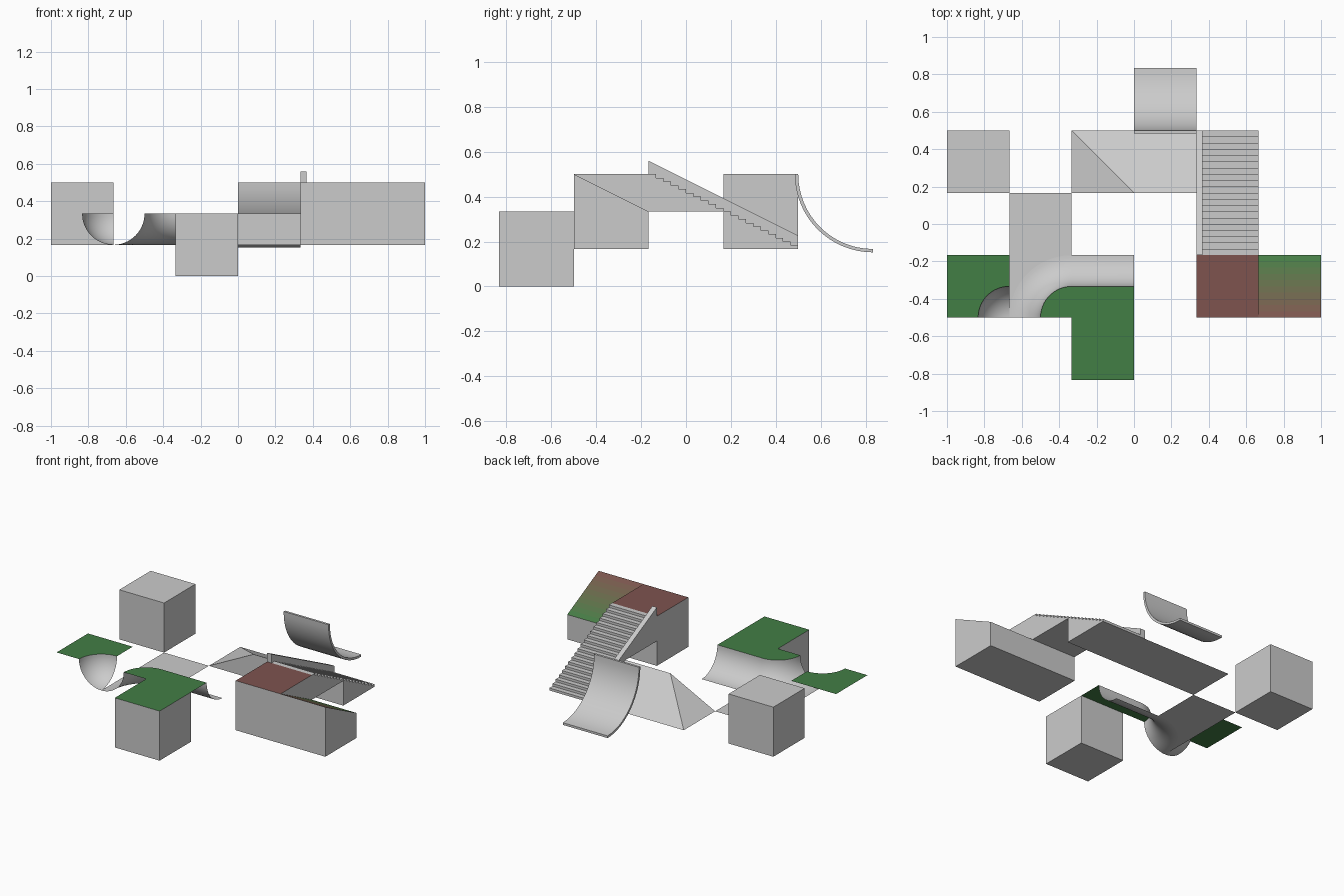
import bpy, bmesh
from math import sin, cos, pi
from mathutils import Vector

if "Cube" in bpy.data.objects:
    bpy.data.objects.remove(bpy.data.objects["Cube"])

T = 1 / 3          # one tile; all coordinates below are in tiles
N = 16             # segments per quarter round
GREEN, RED = (0.055, 0.21, 0.06), (0.21, 0.088, 0.078)
mats = {}


def material(col):
    if col not in mats:
        m = bpy.data.materials.new("ground_colour")
        m.diffuse_color = (*col, 1)
        m.use_nodes = True
        m.node_tree.nodes["Principled BSDF"].inputs["Base Color"].default_value = m.diffuse_color
        mats[col] = m
    return mats[col]


def mesh(name, verts, faces, tint=None, smooth=False, closed=True):
    """tint(centre) gives the colour of upward faces."""
    bm = bmesh.new()
    vs = [bm.verts.new(Vector(v) * T) for v in verts]
    for f in faces:
        bm.faces.new([vs[i] for i in f])
    bmesh.ops.remove_doubles(bm, verts=bm.verts, dist=1e-5)
    bmesh.ops.recalc_face_normals(bm, faces=bm.faces)
    bm.normal_update()
    if not closed and sum(f.normal.z * f.calc_area() for f in bm.faces) < 0:
        bmesh.ops.reverse_faces(bm, faces=bm.faces)
    me = bpy.data.meshes.new(name)
    bm.to_mesh(me)
    bm.free()
    ob = bpy.data.objects.new(name, me)
    bpy.context.collection.objects.link(ob)
    if tint:
        grey = bpy.data.materials.get("grey") or bpy.data.materials.new("grey")
        grey.diffuse_color = (0.8, 0.8, 0.8, 1)
        grey.use_nodes = True
        grey.node_tree.nodes["Principled BSDF"].inputs["Base Color"].default_value = grey.diffuse_color
        me.materials.append(grey)
        for p in me.polygons:
            if p.normal.z > 0.5:
                m = material(tint(p.center / T))
                if m.name not in me.materials:
                    me.materials.append(m)
                p.material_index = me.materials.find(m.name)
    if smooth:
        bpy.ops.object.select_all(action='DESELECT')
        ob.select_set(True)
        bpy.context.view_layer.objects.active = ob
        bpy.ops.object.shade_smooth_by_angle(angle=0.6)
    return ob


def prism(name, profile, x0, x1, **kw):
    """Extrude a (y, z) profile along x."""
    n = len(profile)
    verts = [(x, y, z) for x in (x0, x1) for y, z in profile]
    faces = [range(n), range(n, 2 * n)]
    faces += [(i, (i + 1) % n, n + (i + 1) % n, n + i) for i in range(n)]
    return mesh(name, verts, faces, **kw)


def box(name, x, y, z, **kw):
    return prism(name, [(y, z), (y + 1, z), (y + 1, z + 1), (y, z + 1)], x, x + 1, **kw)


def flat(name, pts, z, **kw):
    return mesh(name, [(x, y, z) for x, y in pts], [range(len(pts))], closed=False, **kw)


def sheet(name, rows):
    w = len(rows[0])
    faces = [(r * w + c, r * w + c + 1, (r + 1) * w + c + 1, (r + 1) * w + c)
             for r in range(len(rows) - 1) for c in range(w - 1)]
    if name == "corner_bowl":       # collapse the pole row into triangles
        faces = [f if f[0] % w < w - 2 else (f[0], f[1], f[3]) for f in faces]
    return mesh(name, [v for r in rows for v in r], faces, smooth=True, closed=False)


def arc(cx, cy, r, a0, a1):
    return [(cx + r * cos(a0 + (a1 - a0) * i / N), cy + r * sin(a0 + (a1 - a0) * i / N))
            for i in range(N + 1)]


quarter = [pi / 2 * i / N for i in range(N + 1)]
green = lambda c: GREEN

# Cubes
box("front_cube", -1, -2.5, 0, tint=green)
box("back_left_cube", -3, 0.5, 0.5)
box("red_top_cube", 1, -1.5, 0.5, tint=lambda c: RED)

# Sloped block fading from red to green
S = 10
blend = lambda c: tuple(round(a + (b - a) * (c.y + 1.5), 3) for a, b in zip(RED, GREEN))
slope = [(-1.5 + i / S, 1.5 - 0.5 * i / S) for i in range(S + 1)]
prism("sloped_block", [(-0.5, 0.5), (-1.5, 0.5)] + slope, 2, 3, tint=blend)

# Stairs: two stepped wedges, and the side rail
for k, part in enumerate(("upper_stairs", "lower_stairs")):
    y, z = -0.5 + k, 1 - 0.5 * k
    pts = [(y, z)]
    for i in range(10):
        top = z + 0.5 - 0.05 * i
        pts += [(y + 0.1 * i, top), (y + 0.1 * (i + 1), top)]
    prism(part, pts + [(y + 1, z)], 1, 2)
prism("stair_rail", [(-0.5, 1.5), (-0.5, 1.68), (1.5, 0.68), (1.5, 0.5)], 1, 1.1)

# Ramp with its outer corner
prism("ramp", [(0.5, 0.5), (1.5, 0.5), (0.5, 1)], 0, 1)
mesh("ramp_corner", [(-1, 0.5, 0.5), (0, 0.5, 0.5), (0, 1.5, 0.5), (-1, 1.5, 0.5), (0, 0.5, 1)],
     [(0, 1, 2, 3), (0, 1, 4), (1, 2, 4), (2, 3, 4), (3, 0, 4)])

# Thick curved slab
prism("curved_slab", arc(2.5, 1.5, 1, pi, 1.5 * pi) + arc(2.5, 1.5, 1.045, 1.5 * pi, pi),
      0, 1, smooth=True)

# Bank: rounded corner running into a straight stretch
centre = Vector((-1, -1.5))
rows = []
for a in quarter:
    r, z = 1 - 0.5 * cos(a), 1 - 0.5 * sin(a)
    rows.append([(-1 - r * cos(t), -1.5 + r * sin(t), z) for t in quarter] + [(0, -1.5 + r, z)])
sheet("curved_bank", rows)
flat("bank_top", [(0, -1.5), (0, -1)] + arc(-1, -1.5, 0.5, pi / 2, pi), 1, tint=green)
flat("path_floor", arc(-1, -1.5, 1, pi, pi / 2) + [(-1, 0.5), (-2, 0.5)], 0.5)

# Left ground with the quarter bowl cut into its corner
flat("left_ground", [(-3, -1.5)] + arc(-2, -1.5, 0.5, pi, pi / 2) + [(-2, -0.5), (-3, -0.5)],
     1, tint=green)
sheet("corner_bowl", [[(-2 - 0.5 * cos(a) * cos(t), -1.5 + 0.5 * cos(a) * sin(t), 1 - 0.5 * sin(a))
                       for a in quarter] for t in quarter])
